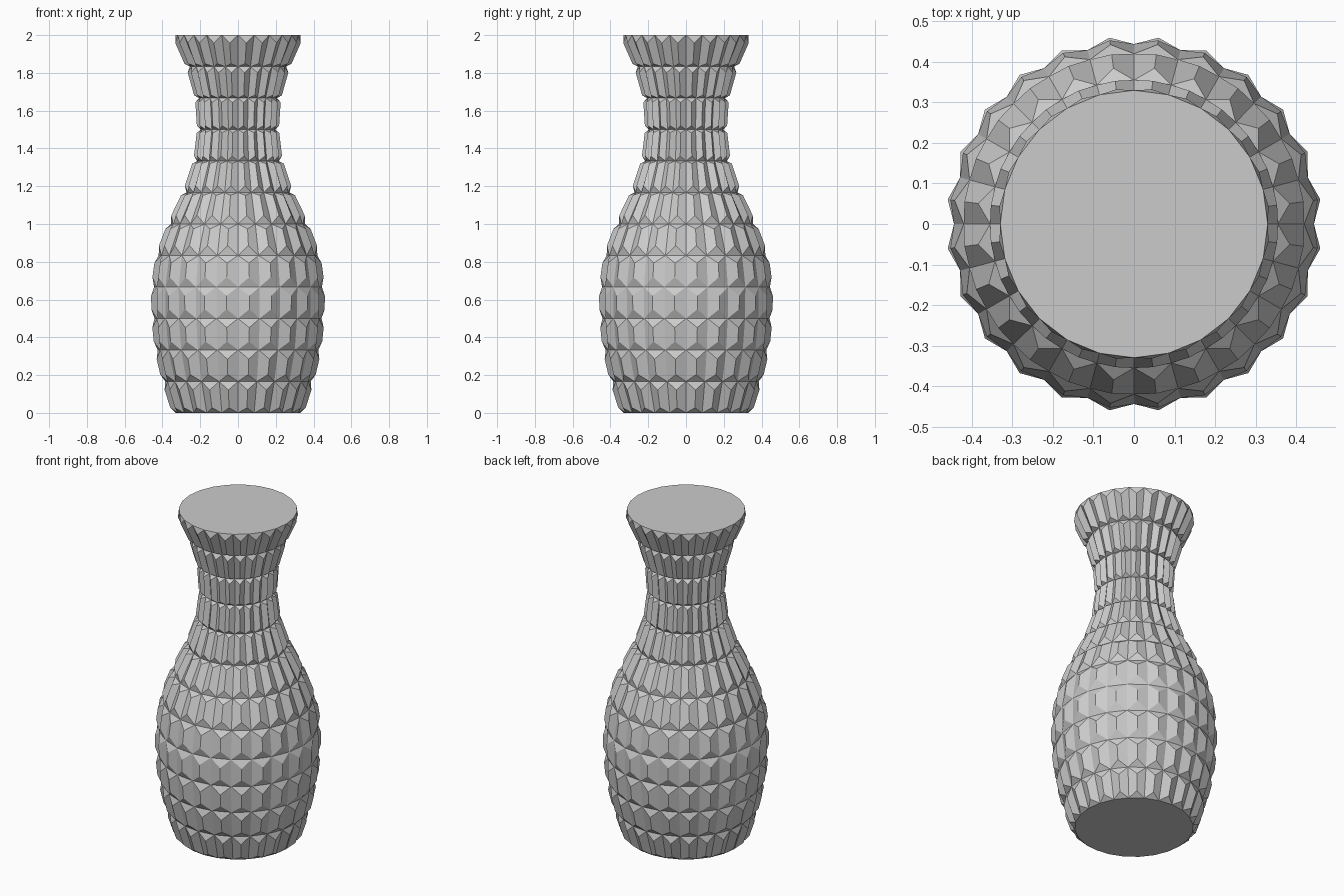
import bpy, bmesh, math

if "Cube" in bpy.data.objects:
    bpy.data.objects.remove(bpy.data.objects["Cube"])

COLUMNS = 24
STEP = 2 * math.pi / COLUMNS
BULGE = 0.024
# Radius of each of the evenly spaced rings, bottom to top
RADII = [0.33, 0.385, 0.425, 0.442, 0.444, 0.42, 0.355,
         0.273, 0.216, 0.196, 0.207, 0.255, 0.33]
ROW = 2.0 / (len(RADII) - 1)

grey = bpy.data.materials.new("stone_grey")
grey.diffuse_color = (0.6, 0.6, 0.6, 1)
grey.use_nodes = True
grey.node_tree.nodes["Principled BSDF"].inputs["Base Color"].default_value = grey.diffuse_color

bm = bmesh.new()


def point(r, angle, z):
    return bm.verts.new((r * math.cos(angle), r * math.sin(angle), z))


# Notched rings between the rows
rings = [[point(r, c * STEP, i * ROW) for c in range(COLUMNS)]
         for i, r in enumerate(RADII)]

# Raised upright ridge in every cell, with sloped triangular ends
for i in range(len(RADII) - 1):
    r0, r1 = RADII[i], RADII[i + 1]
    slant = math.hypot(ROW, r1 - r0)
    out, up = BULGE * ROW / slant, -BULGE * (r1 - r0) / slant
    t0 = 0.85 * r0 * STEP / 2 / slant
    t1 = 1 - 0.8 * r1 * STEP / 2 / slant
    ends = []
    for t in (t0, t1):
        r = (r0 + (r1 - r0) * t) * math.cos(STEP / 2) + out
        z = (i + t) * ROW + up
        ends.append([point(r, (c + 0.5) * STEP, z) for c in range(COLUMNS)])
    for c in range(COLUMNS):
        n = (c + 1) % COLUMNS
        a, b = rings[i][c], rings[i][n]
        d, e = rings[i + 1][c], rings[i + 1][n]
        low, high = ends[0][c], ends[1][c]
        bm.faces.new((a, b, low))
        bm.faces.new((b, e, high, low))
        bm.faces.new((e, d, high))
        bm.faces.new((d, a, low, high))

# Closed base and top
bm.faces.new(rings[0][::-1])
bm.faces.new(rings[-1])
bmesh.ops.recalc_face_normals(bm, faces=bm.faces[:])

mesh = bpy.data.meshes.new("vase")
bm.to_mesh(mesh)
bm.free()
mesh.materials.append(grey)
bpy.context.collection.objects.link(bpy.data.objects.new("vase", mesh))
